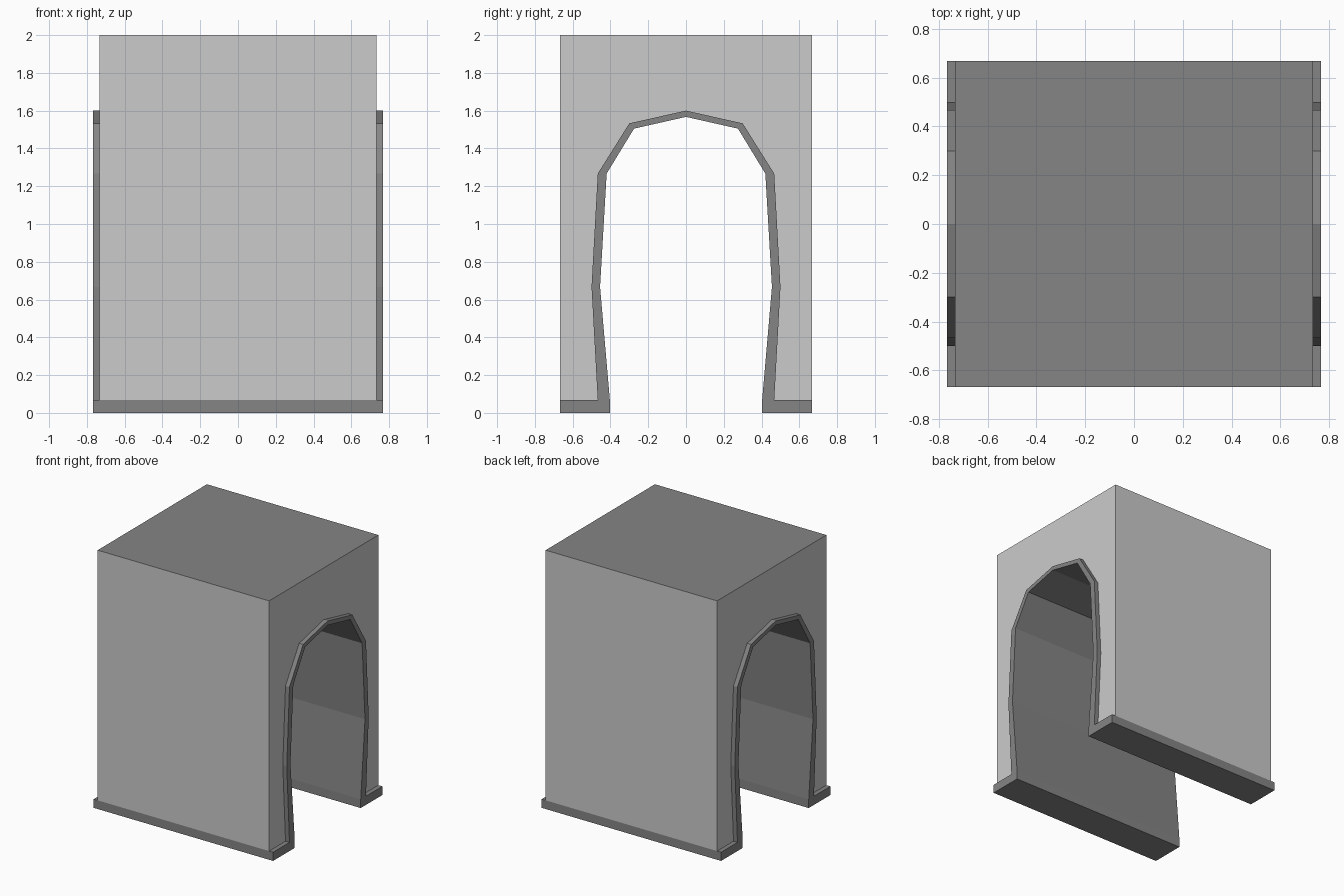
import bpy
import bmesh

if "Cube" in bpy.data.objects:
    bpy.data.objects.remove(bpy.data.objects["Cube"])

# Half profiles as (y, z), mirrored across y = 0; the passage runs along x
INNER = [(0.667, 0.067), (0.667, 0), (0.403, 0), (0.403, 0.067), (0.455, 0.667),
         (0.42, 1.267), (0.275, 1.505), (0, 1.567)]
OUTER = [(0.667, 0.067), (0.467, 0.067), (0.5, 0.667), (0.467, 1.267),
         (0.3, 1.533), (0, 1.6)]
WALL = [(0.667, 0.067), (0.667, 2.0)]
WALL_X, TRIM_X = 0.733, 0.767
LIGHT, DARK = 0, 1


def mirrored(half):
    return half + [(-y, z) for y, z in reversed(half) if y > 0]


def face(bm, coords, mat):
    bm.faces.new([bm.verts.new(c) for c in coords]).material_index = mat


def strip(bm, path, x0, x1, mat):
    """Sweep an open path from x0 to x1."""
    for a, b in zip(path, path[1:]):
        face(bm, ((x0, *a), (x1, *a), (x1, *b), (x0, *b)), mat)


def cap(bm, path, x, mat):
    face(bm, [(x, y, z) for y, z in path], mat)


inner, outer = mirrored(INNER), mirrored(OUTER)
bm = bmesh.new()

# Passage lining and plinth sides
for x0, x1 in ((-TRIM_X, -WALL_X), (-WALL_X, WALL_X), (WALL_X, TRIM_X)):
    strip(bm, inner, x0, x1, DARK)

# Dark roof
strip(bm, [(-0.667, 2.0), (0.667, 2.0)], -WALL_X, WALL_X, DARK)

for m in (-1, 1):
    # Light side wall
    strip(bm, [(m * y, z) for y, z in WALL], -WALL_X, WALL_X, LIGHT)
    for s in (-1, 1):
        # Light end wall beside the arch, one half
        half = WALL + [(0, 2.0)] + OUTER[:0:-1]
        cap(bm, [(m * y, z) for y, z in half], s * WALL_X, LIGHT)
        # Dark face of the trim: foot, then band segments
        foot = INNER[:4] + [OUTER[1]]
        cap(bm, [(m * y, z) for y, z in foot], s * TRIM_X, DARK)
        for i in range(1, 5):
            quad = [OUTER[i], OUTER[i + 1], INNER[i + 3], INNER[i + 2]]
            cap(bm, [(m * y, z) for y, z in quad], s * TRIM_X, DARK)

# Raised rim of the arch trim
for s in (-1, 1):
    strip(bm, outer, s * WALL_X, s * TRIM_X, DARK)

bmesh.ops.remove_doubles(bm, verts=bm.verts[:], dist=0.0005)
bmesh.ops.recalc_face_normals(bm, faces=bm.faces[:])
# Merge coplanar faces of one colour into clean flat panels
bmesh.ops.dissolve_limit(bm, angle_limit=0.01, verts=bm.verts[:],
                         edges=bm.edges[:], delimit={'MATERIAL'})

mesh = bpy.data.meshes.new("arched_block")
bm.to_mesh(mesh)
bm.free()

# Light grey walls, dark grey trim and roof
for name, value in (("light_grey", 0.69), ("dark_grey", 0.235)):
    mat = bpy.data.materials.new(name)
    mat.diffuse_color = (value, value, value, 1)
    mat.use_nodes = True
    mat.node_tree.nodes["Principled BSDF"].inputs["Base Color"].default_value = mat.diffuse_color
    mesh.materials.append(mat)

obj = bpy.data.objects.new("arched_block", mesh)
bpy.context.collection.objects.link(obj)
